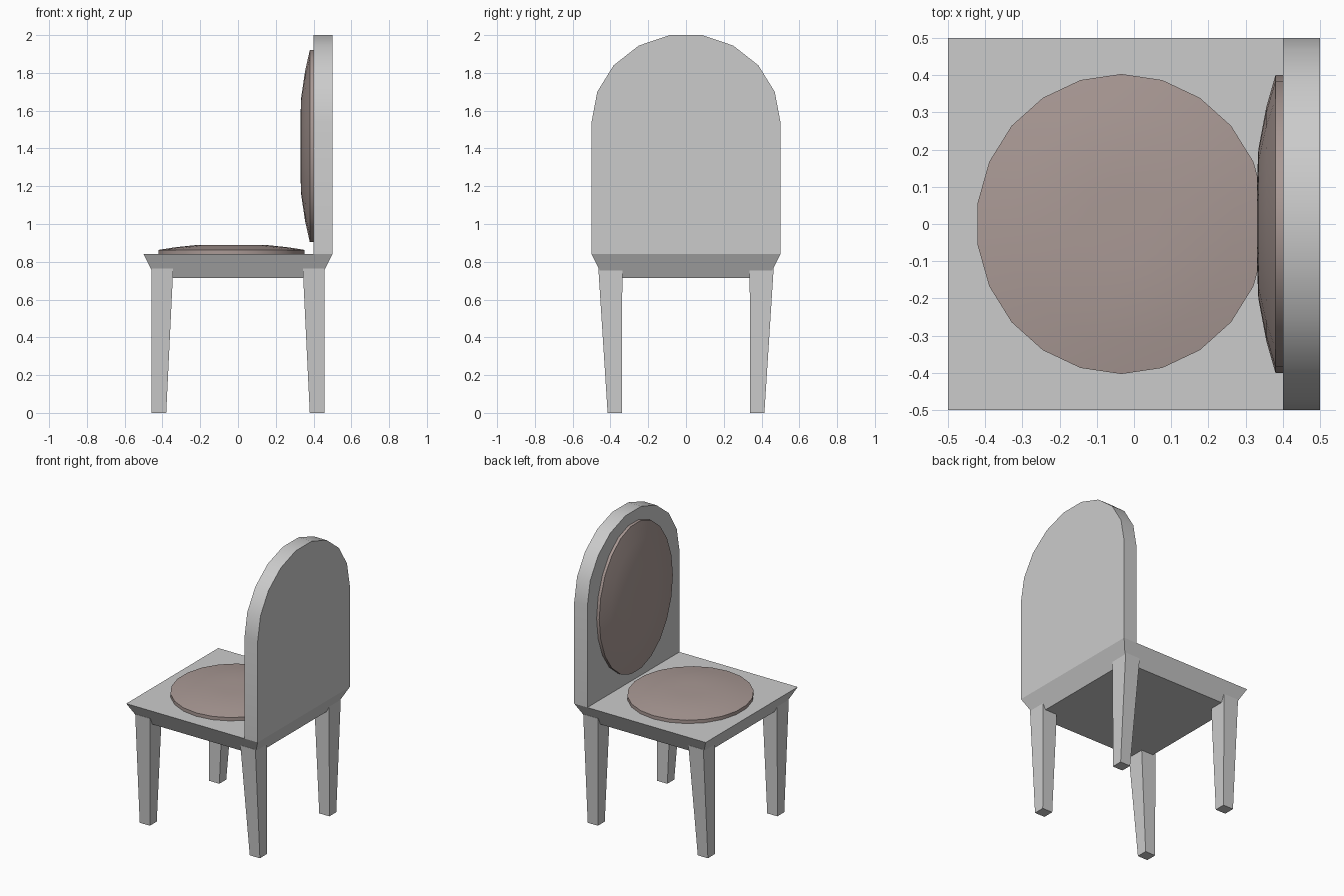
import bpy, bmesh, math

if "Cube" in bpy.data.objects:
    bpy.data.objects.remove(bpy.data.objects["Cube"])

def loft(name, rings, smooth=None):
    """Closed solid through rings of equal point count."""
    bm = bmesh.new()
    vs = [[bm.verts.new(p) for p in r] for r in rings]
    n = len(rings[0])
    for a, b in zip(vs, vs[1:]):
        for i in range(n):
            j = (i + 1) % n
            bm.faces.new((a[i], a[j], b[j], b[i]))
    bm.faces.new(vs[0])
    bm.faces.new(vs[-1])
    bmesh.ops.recalc_face_normals(bm, faces=bm.faces[:])
    me = bpy.data.meshes.new(name)
    bm.to_mesh(me)
    bm.free()
    ob = bpy.data.objects.new(name, me)
    bpy.context.collection.objects.link(ob)
    if smooth:
        bpy.ops.object.select_all(action='DESELECT')
        ob.select_set(True)
        bpy.context.view_layer.objects.active = ob
        bpy.ops.object.shade_smooth_by_angle(angle=math.radians(smooth))
    return ob

def rect(x0, x1, y0, y1, z):
    return [(x0, y0, z), (x1, y0, z), (x1, y1, z), (x0, y1, z)]

# Seat: slab tapering downwards
loft("seat", [rect(-.437, .437, -.437, .437, .715), rect(-.5, .5, -.5, .5, .84)])

# Legs: tapered on the inner x side and the outer y side
for sx, end in ((-1, "front"), (1, "rear")):
    for sy, side in ((-1, "right"), (1, "left")):
        foot = rect(sx * .38, sx * .457, sy * .34, sy * .415, 0)
        top = rect(sx * .343, sx * .457, sy * .337, sy * .464, .765)
        loft(f"{end}_{side}_leg", [foot, top])

# Backrest: arched panel
arch = [(-.5, .84), (.5, .84)]
for k in range(10):
    a = math.radians(20 * k)
    arch.append((.5 * math.cos(a), 1.54 + .467 * math.sin(a)))
loft("backrest", [[(x, y, z) for y, z in arch] for x in (.4, .5)], 30)

# Cushions: domed 22-sided discs
mat = bpy.data.materials.new("cushion_fabric")
mat.diffuse_color = (.40, .32, .30, 1)
mat.use_nodes = True
mat.node_tree.nodes["Principled BSDF"].inputs["Base Color"].default_value = mat.diffuse_color
DOME = [(1, 0), (.78, .5), (.5, .92), (.25, 1)]

def cushion(name, rim, dome, place):
    rings = []
    for r, h in [(1, -.01), (1, rim)] + [(r, rim + dome * t) for r, t in DOME[1:]]:
        rings.append([place(r * math.cos(a), r * math.sin(a), h)
                      for a in (math.pi / 2 + math.tau * i / 22 for i in range(22))])
    cushion_ob = loft(name, rings, 30)
    cushion_ob.data.materials.append(mat)

cushion("seat_cushion", .023, .027,
        lambda u, v, h: (-.034 + .39 * u, .403 * v, .84 + h))
cushion("back_cushion", .02, .05,
        lambda u, v, h: (.4 - h, .4 * v, 1.4125 + .513 * u))
